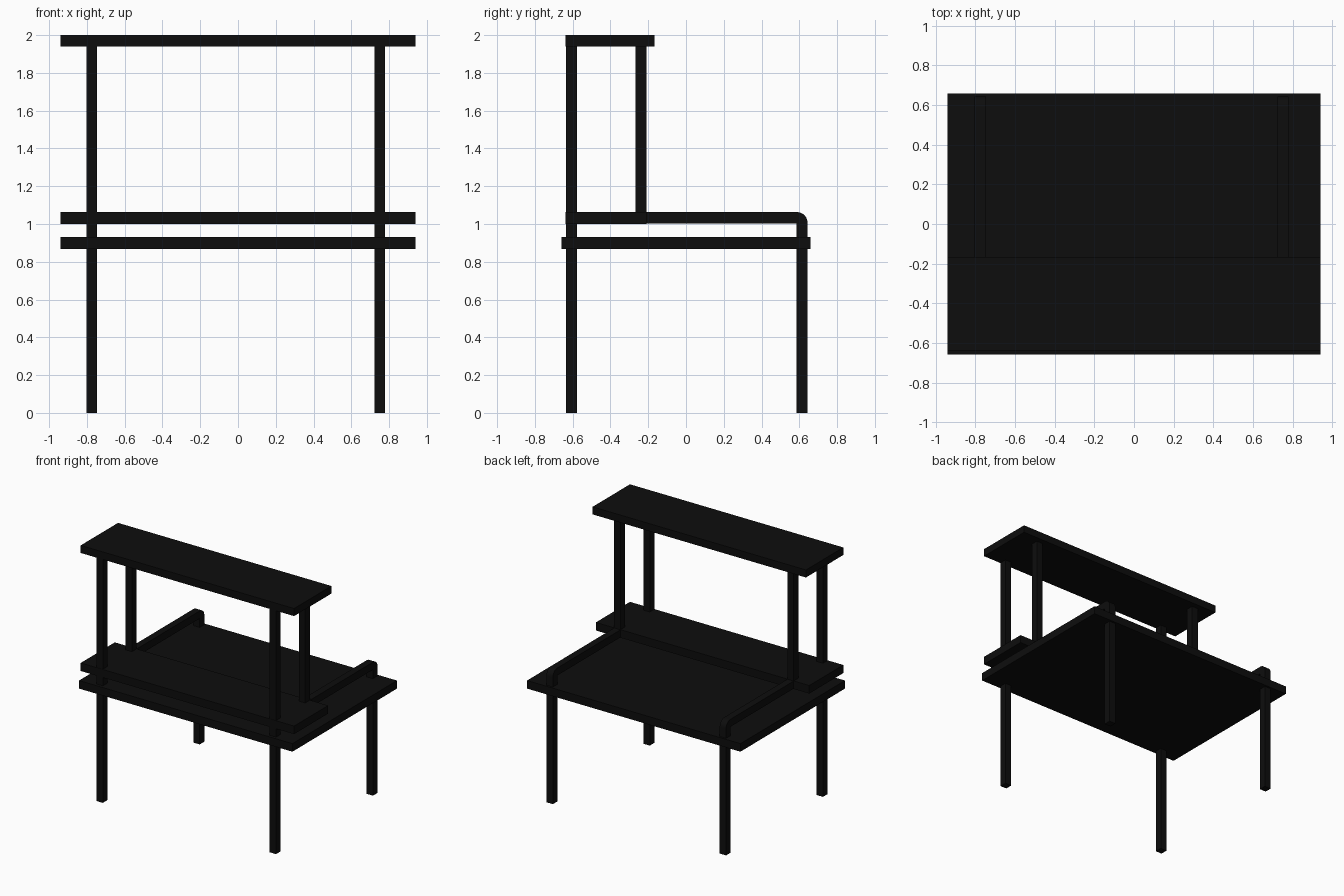
import bpy
import bmesh
import math

cube = bpy.data.objects.get("Cube")
if cube:
    bpy.data.objects.remove(cube, do_unlink=True)

black = bpy.data.materials.new("matte black")
black.use_nodes = True
colour = (0.004, 0.004, 0.004, 1)
black.diffuse_color = colour
black.node_tree.nodes["Principled BSDF"].inputs["Base Color"].default_value = colour


def add_object(name, bm):
    bmesh.ops.recalc_face_normals(bm, faces=bm.faces)
    mesh = bpy.data.meshes.new(name)
    bm.to_mesh(mesh)
    bm.free()
    mesh.materials.append(black)
    obj = bpy.data.objects.new(name, mesh)
    bpy.context.collection.objects.link(obj)
    return obj


def box(name, x, y, z):
    """Box spanning the (min, max) ranges x, y and z."""
    bm = bmesh.new()
    bmesh.ops.create_cube(bm, size=1)
    for v in bm.verts:
        v.co = [(a + b) / 2 + c * (b - a) for c, (a, b) in zip(v.co, (x, y, z))]
    return add_object(name, bm)


def bent_leg(name, x):
    """Rear leg that bends forward into a rail, extruded from a side profile."""
    y0, y1, z0, z1 = -0.21, 0.643, 1.003, 1.063
    t, r = 0.058, 0.055
    profile = [(y0, z0), (y1 - t, z0), (y1 - t, 0), (y1, 0)]
    for i in range(9):
        a = math.pi / 2 * i / 8
        profile.append((y1 - r + r * math.cos(a), z1 - r + r * math.sin(a)))
    profile.append((y0, z1))
    bm = bmesh.new()
    face = bm.faces.new([bm.verts.new((x[0], y, z)) for y, z in profile])
    ext = bmesh.ops.extrude_face_region(bm, geom=[face])
    moved = [g for g in ext["geom"] if isinstance(g, bmesh.types.BMVert)]
    bmesh.ops.translate(bm, verts=moved, vec=(x[1] - x[0], 0, 0))
    obj = add_object(name, bm)
    bpy.ops.object.select_all(action="DESELECT")
    obj.select_set(True)
    bpy.context.view_layer.objects.active = obj
    bpy.ops.object.shade_smooth_by_angle(angle=math.radians(30))


# Horizontal boards
width = (-0.94, 0.94)
box("table_top", width, (-0.658, 0.658), (0.868, 0.932))
box("lower_shelf", width, (-0.637, -0.208), (1.0, 1.064))
box("top_shelf", width, (-0.637, -0.167), (1.94, 2.0))

# Uprights on each side
for side, centre in (("right", -0.775), ("left", 0.751)):
    x = (centre - 0.028, centre + 0.028)
    box(side + "_front_post", x, (-0.634, -0.577), (0, 1.95))
    box(side + "_shelf_post", x, (-0.267, -0.209), (1.05, 1.95))
    bent_leg(side + "_rear_leg_and_rail", x)
